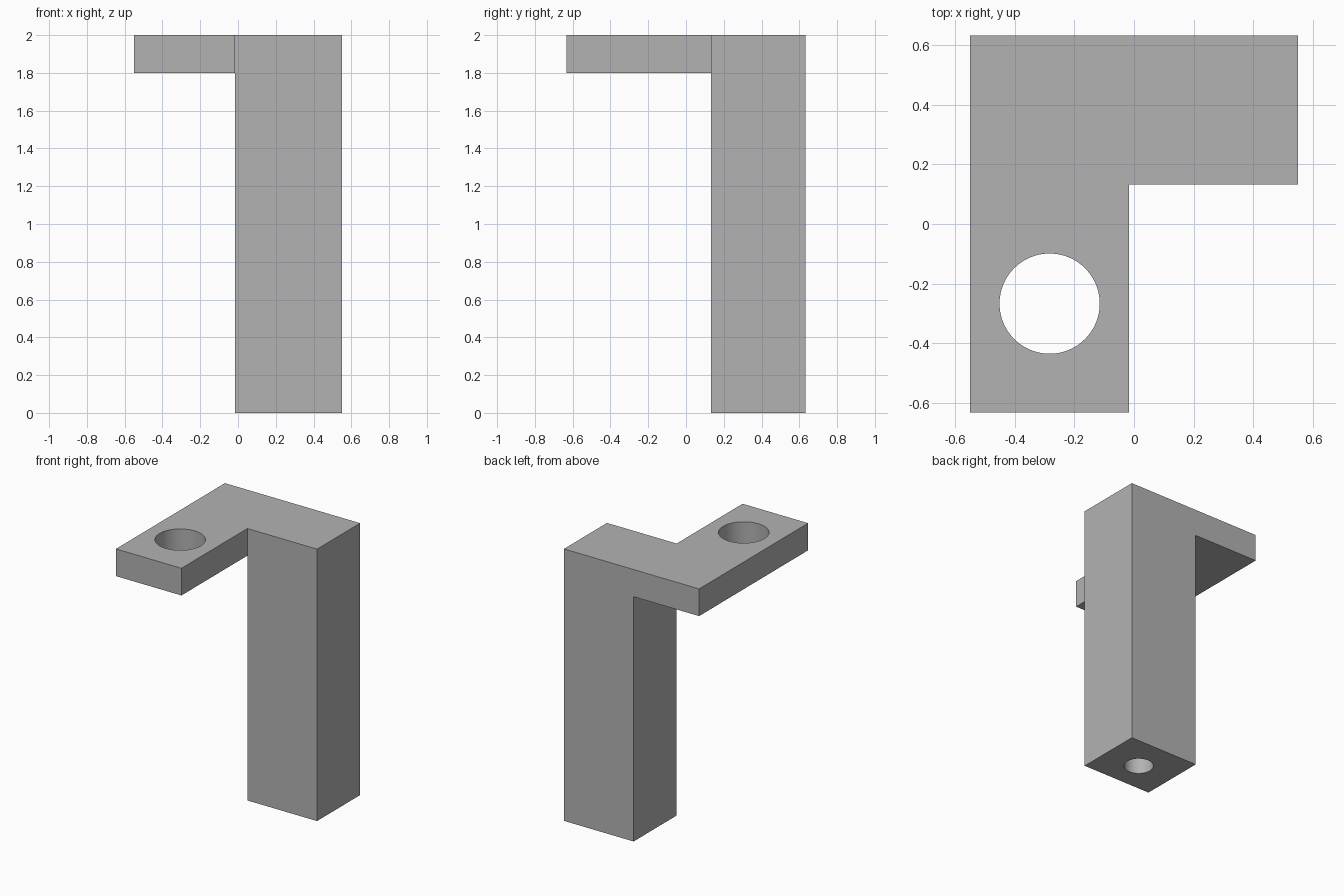
import bpy, bmesh

cube = bpy.data.objects.get("Cube")
if cube:
    bpy.data.objects.remove(cube, do_unlink=True)

# Main dimensions
LEFT, RIGHT = -0.55, 0.55
FRONT, BACK = -0.633, 0.633
INNER_X, INNER_Y = -0.017, 0.133
TOP, PLATE = 2.0, 0.2

# Material
grey = bpy.data.materials.new("plain grey")
grey.use_nodes = True
colour = (0.45, 0.45, 0.45, 1)
grey.diffuse_color = colour
grey.node_tree.nodes["Principled BSDF"].inputs["Base Color"].default_value = colour


def extrude_down(bm, faces, depth):
    made = bmesh.ops.extrude_face_region(bm, geom=faces)["geom"]
    verts = [g for g in made if isinstance(g, bmesh.types.BMVert)]
    bmesh.ops.translate(bm, verts=verts, vec=(0, 0, -depth))
    return [g for g in made if isinstance(g, bmesh.types.BMFace)]


# L-shaped top plate, with the post drawn down from its back left corner
bm = bmesh.new()
corner = bm.verts.new((INNER_X, INNER_Y, TOP))
back = bm.verts.new((INNER_X, BACK, TOP))
arm = [bm.verts.new((x, y, TOP)) for x, y in
       ((LEFT, BACK), (LEFT, FRONT), (INNER_X, FRONT))]
post = [bm.verts.new((RIGHT, y, TOP)) for y in (INNER_Y, BACK)]
plate = [bm.faces.new(arm + [corner, back]), bm.faces.new([corner] + post + [back])]
under = extrude_down(bm, plate, PLATE)
foot = max(under, key=lambda f: f.calc_center_median().x)
extrude_down(bm, [foot], TOP - PLATE)
bmesh.ops.recalc_face_normals(bm, faces=bm.faces)
bmesh.ops.dissolve_limit(bm, angle_limit=0.01, verts=bm.verts, edges=bm.edges)
mesh = bpy.data.meshes.new("bracket")
bm.to_mesh(mesh)
bm.free()
mesh.materials.append(grey)
bracket = bpy.data.objects.new("bracket", mesh)
bpy.context.collection.objects.link(bracket)


def drill(name, radius, x, y, bottom, top):
    """Cut a vertical round hole and discard the cutter."""
    bpy.ops.mesh.primitive_cylinder_add(vertices=96, radius=radius, depth=top - bottom,
                                        location=(x, y, (top + bottom) / 2))
    cutter = bpy.context.object
    cutter.name = name
    cutter.hide_render = True
    cutter.data.materials.append(grey)
    bpy.ops.object.select_all(action="DESELECT")
    bracket.select_set(True)
    bpy.context.view_layer.objects.active = bracket
    mod = bracket.modifiers.new(name, "BOOLEAN")
    mod.operation = "DIFFERENCE"
    mod.solver = "EXACT"
    mod.object = cutter
    bpy.ops.object.modifier_apply(modifier=mod.name)
    bpy.data.objects.remove(cutter, do_unlink=True)


# Through hole in the arm, blind hole in the foot of the post
drill("arm_hole", 0.168, -0.283, -0.267, TOP - 2 * PLATE, TOP + PLATE)
drill("foot_hole", 0.1, 0.267, 0.367, -0.2, 0.5)

bpy.ops.object.shade_smooth_by_angle()
